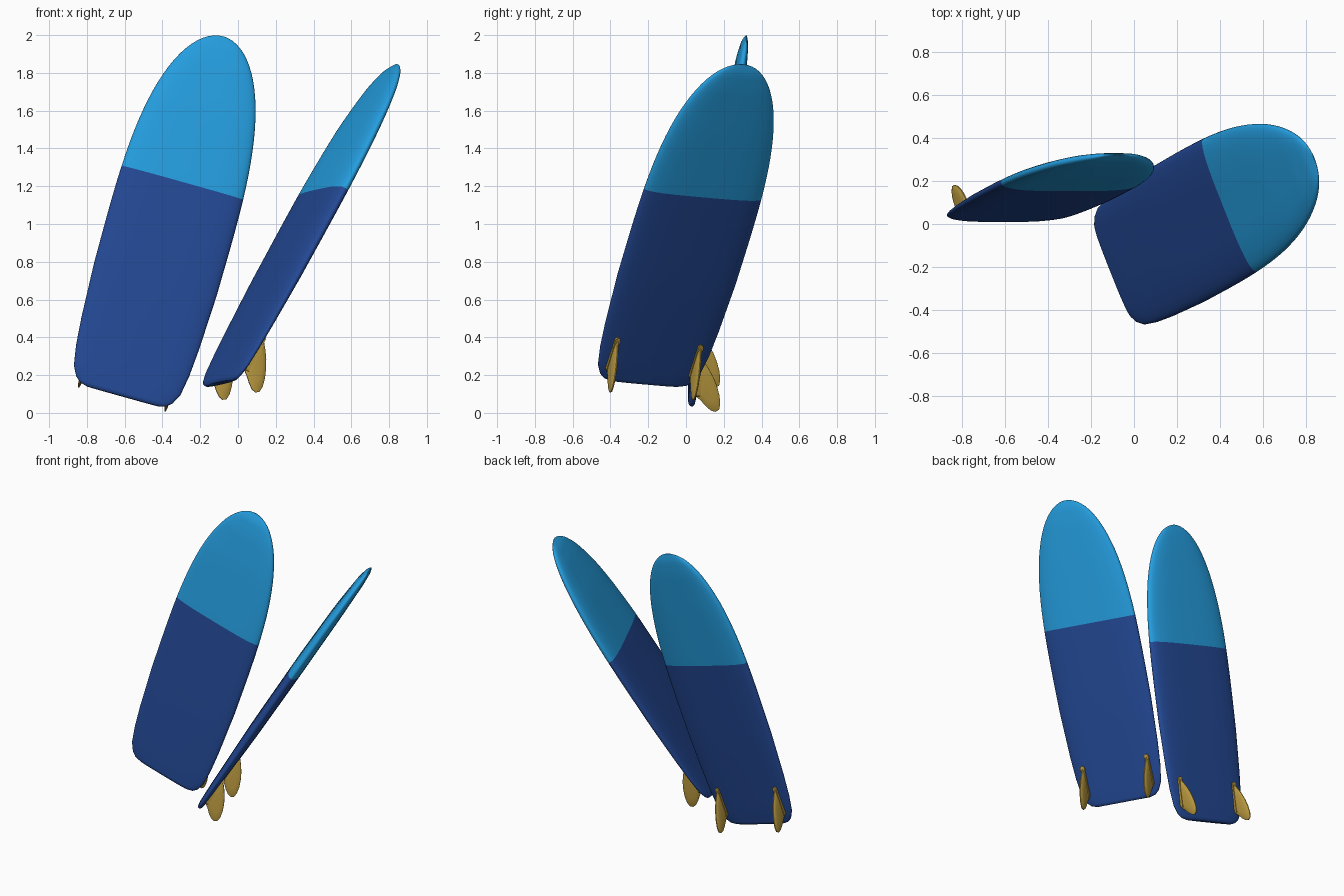
import bpy, bmesh, math
from mathutils import Vector, Matrix

if "Cube" in bpy.data.objects:
    bpy.data.objects.remove(bpy.data.objects["Cube"])

def material(name, col):
    m = bpy.data.materials.new(name)
    m.diffuse_color = (*col, 1)
    m.use_nodes = True
    m.node_tree.nodes["Principled BSDF"].inputs["Base Color"].default_value = m.diffuse_color
    return m

DARK = material("dark blue", (0.017, 0.066, 0.30))
LIGHT = material("light blue", (0.018, 0.34, 0.74))
GOLD = material("gold", (0.52, 0.34, 0.053))
SPLIT = 1.185

def interp(table, s):
    for (s0, v0), (s1, v1) in zip(table, table[1:]):
        if s <= s1:
            return v0 + (v1 - v0) * (s - s0) / (s1 - s0)
    return table[-1][1]

TAIL_WIDTH = [(0, .195), (.01, .235), (.036, .265), (.09, .293), (.2, .311), (.35, .323), (.65, .336), (.9, .338)]
DECK = [(0, -.012), (.012, -.003), (.1, 0), (.6, .006), (1.185, 0), (1.6, -.012), (1.85, -.030), (1.95, -.045), (2, -.066)]
BOTTOM = [(0, -.035), (.012, -.044), (.1, -.05), (.6, -.071), (1.185, -.083), (1.6, -.088), (1.85, -.088), (1.95, -.083), (2, -.07)]

def half_width(s):
    if s < .9:
        return interp(TAIL_WIDTH, s)
    return .338 * max(0.0, 1 - ((s - .9) / 1.1) ** 2.8) ** .5

def spow(v, p):
    return math.copysign(abs(v) ** p, v)

def finish(bm, name, mats, angle=40):
    bmesh.ops.recalc_face_normals(bm, faces=bm.faces)
    me = bpy.data.meshes.new(name)
    bm.to_mesh(me)
    bm.free()
    for m in mats:
        me.materials.append(m)
    for p in me.polygons:
        p.use_smooth = True
    me.set_sharp_from_angle(angle=math.radians(angle))
    return me

def loft(bm, rings):
    rings = [[bm.verts.new(c) for c in r] for r in rings]
    n = len(rings[0])
    for a, b in zip(rings, rings[1:]):
        for i in range(n):
            j = (i + 1) % n
            bm.faces.new((a[i], a[j], b[j], b[i]))
    bm.faces.new(rings[0])
    bm.faces.new(rings[-1])

# board: cross-sections lofted from square tail to round nose
def board_mesh():
    stations = [0, .004, .012, .022, .036, .06, .09, .14, .2, .28, .35, .5, .65, .8, .9, 1.0, 1.1, SPLIT]
    start = math.asin((SPLIT - .9) / 1.1)
    stations += [.9 + 1.1 * math.sin(start + (math.pi / 2 - start) * k / 20) for k in range(1, 20)] + [1.9997]
    rings = []
    for s in stations:
        h, top, bot = half_width(s), interp(DECK, s), interp(BOTTOM, s)
        ring = []
        for k in range(40):
            t = 2 * math.pi * k / 40
            ring.append((h * spow(math.cos(t), .6), s,
                         (top + bot) / 2 + (top - bot) / 2 * spow(math.sin(t), .8)))
        rings.append(ring)
    bm = bmesh.new()
    loft(bm, rings)
    for f in bm.faces:
        f.material_index = 1 if f.calc_center_median().y > SPLIT else 0
    return finish(bm, "board", [DARK, LIGHT], 50)

# fin blade: swept leaf, thicker in the middle
FIN = [(.275, .04), (.255, .066), (.225, .09), (.185, .118), (.14, .142), (.09, .162), (.045, .172),
       (.012, .170), (-.002, .152), (.002, .128), (.022, .098), (.048, .07), (.07, .04)]

def fin_mesh():
    cs, cd = .12, .09
    def ring(k, x):
        return [(x, cs + (s - cs) * k, -(cd + (d - cd) * k)) for s, d in FIN]
    bm = bmesh.new()
    loft(bm, [ring(.55, -.011), ring(.85, -.008), ring(1, -.003),
              ring(1, .003), ring(.85, .008), ring(.55, .011)])
    return finish(bm, "fin", [GOLD], 50)

# fin base: rounded strip set on the underside
def base_mesh():
    r = .015
    def ring(z):
        pts = []
        for centre, a0 in ((.265, 0), (.085, math.pi)):
            for k in range(7):
                a = a0 + math.pi * k / 6
                pts.append((r * math.cos(a), centre + r * math.sin(a), z))
        return pts
    bm = bmesh.new()
    loft(bm, [ring(-.04), ring(-.062)])
    return finish(bm, "fin_base", [GOLD])

BOARD, BLADE, BASE = board_mesh(), fin_mesh(), base_mesh()

def add(name, mesh, mat):
    ob = bpy.data.objects.new(name, mesh)
    ob.matrix_world = mat
    bpy.context.collection.objects.link(ob)

# a whole surfboard placed by its tail point, length axis and width axis
def surfboard(side, tail, along, across):
    a = Vector(along).normalized()
    w = Vector(across)
    w = (w - a * w.dot(a)).normalized()
    n = w.cross(a)
    frame = Matrix((w, a, n)).transposed().to_4x4()
    frame.translation = tail
    add(side + "_board", BOARD, frame)
    for label, x in (("a", -.237), ("b", .237)):
        place = frame @ Matrix.Translation((x, 0, 0))
        add(f"{side}_fin_{label}", BLADE, place)
        add(f"{side}_fin_base_{label}", BASE, place)

surfboard("left", (-.61, .005, .09), (.267, .124, .955), (.963, 0, -.269))
surfboard("right", (-.118, -.225, .168), (.45, .255, .856), (.372, -.923, .09))
